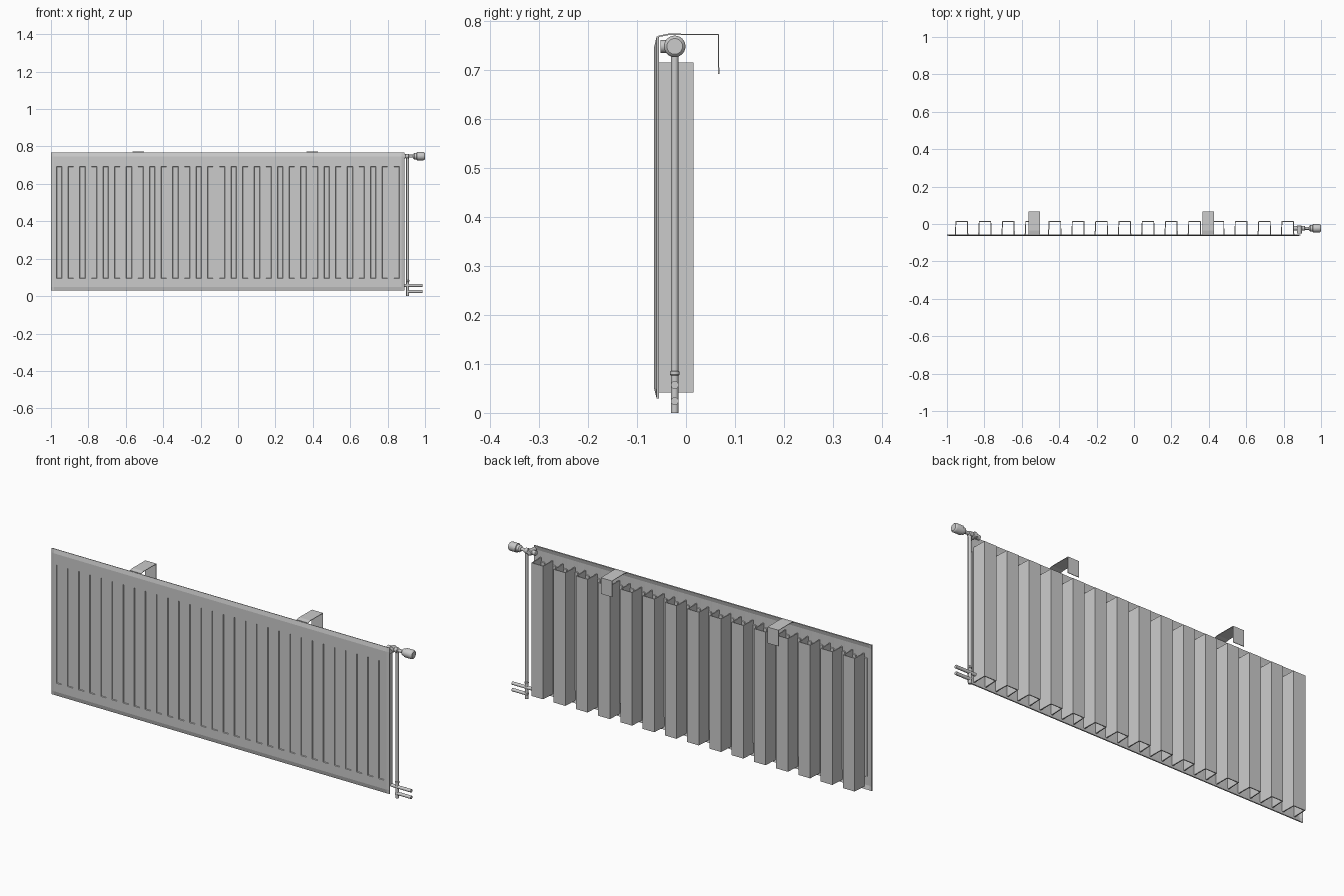
import bpy, bmesh, math
from mathutils import Matrix, Vector

if "Cube" in bpy.data.objects:
    bpy.data.objects.remove(bpy.data.objects["Cube"])


def make(name, verts, faces, smooth=False):
    me = bpy.data.meshes.new(name)
    me.from_pydata(verts, [], faces)
    ob = bpy.data.objects.new(name, me)
    bpy.context.collection.objects.link(ob)
    bm = bmesh.new()
    bm.from_mesh(me)
    if smooth:
        bmesh.ops.recalc_face_normals(bm, faces=bm.faces)
        for f in bm.faces:
            f.smooth = True
        for e in bm.edges:
            e.smooth = len(e.link_faces) == 2 and e.calc_face_angle() < math.radians(35)
    bm.to_mesh(me)
    bm.free()
    return ob


def solidify(ob, t):
    m = ob.modifiers.new("thickness", 'SOLIDIFY')
    m.thickness = t
    m.offset = -1


def lathe(name, profile, origin, axis, n=20):
    """Revolve (distance along axis, radius) pairs around an axis."""
    rot = Vector((0, 0, 1)).rotation_difference(Vector(axis)).to_matrix()
    o = Vector(origin)
    verts = [o + rot @ Vector((r * math.cos(2 * math.pi * k / n),
                               r * math.sin(2 * math.pi * k / n), d))
             for d, r in profile for k in range(n)]
    faces = [(i * n + k, i * n + (k + 1) % n, (i + 1) * n + (k + 1) % n, (i + 1) * n + k)
             for i in range(len(profile) - 1) for k in range(n)]
    faces += [tuple(range(n))[::-1], tuple(range(len(verts) - n, len(verts)))]
    return make(name, verts, faces, True)


# Pressed front panel: sloped rim and 30 shallow vertical grooves
FACE, RIM, GROOVE = -0.065, -0.060, -0.0615
xs = [(-1.0, 'rim'), (-0.985, 'flat')]
for i in range(30):
    a = -0.971 + 0.0622 * i
    xs += [(a, 'flat'), (a + 0.002, 'groove'), (a + 0.028, 'groove'), (a + 0.030, 'flat')]
xs += [(0.875, 'flat'), (0.89, 'rim')]
zs = [(0.029, 'rim'), (0.05, 'flat'), (0.094, 'flat'), (0.096, 'groove'),
      (0.690, 'groove'), (0.692, 'flat'), (0.747, 'flat'), (0.768, 'rim')]


def depth(a, b):
    if 'rim' in (a, b):
        return RIM
    return GROOVE if a == b == 'groove' else FACE


verts = [(x, depth(a, b), z) for z, b in zs for x, a in xs]
w = len(xs)
faces = [(j * w + i, j * w + i + 1, (j + 1) * w + i + 1, (j + 1) * w + i)
         for j in range(len(zs) - 1) for i in range(w - 1)]
solidify(make("front_panel", verts, faces), 0.005)


def sheet(name, outline, axis, lo, hi, t):
    """Open bent strip: 2D outline extruded along x or z."""
    n = len(outline)
    if axis == 'z':
        v = [(a, b, h) for h in (lo, hi) for a, b in outline]
    else:
        v = [(h, a, b) for h in (lo, hi) for a, b in outline]
    ob = make(name, v, [(i, i + 1, n + i + 1, n + i) for i in range(n - 1)])
    solidify(ob, t)
    return ob


# Convector channels behind the panel
for i in range(15):
    x = -0.958 + 0.1245 * i
    sheet(f"convector_channel_{i + 1}",
          [(x + 0.072, -0.059), (x + 0.070, 0.015), (x + 0.004, 0.015), (x, -0.059)][::-1],
          'z', 0.042, 0.715, -0.006)

# Wall brackets hooked over the top
for i, x in enumerate((-0.565, 0.367)):
    sheet(f"wall_bracket_{i + 1}",
          [(-0.056, 0.767), (-0.035, 0.771), (0.065, 0.771), (0.065, 0.692)],
          'x', x, x + 0.062, 0.003)

# Supply riser and its collars
PX, PY, VZ = 0.907, -0.023, 0.748
lathe("riser_pipe", [(0, 0.0075), (VZ, 0.0075)], (PX, PY, 0), (0, 0, 1))
lathe("riser_collar", [(0.076, 0.008), (0.078, 0.0095), (0.084, 0.0095), (0.086, 0.008)],
      (PX, PY, 0), (0, 0, 1))

# Lower connection pipes
for name, x0, z in (("return_pipe", 0.875, 0.057), ("supply_pipe", 0.90, 0.024)):
    lathe(name, [(0, 0.008), (0.987 - x0, 0.008)], (x0, PY, z), (1, 0, 0))

# Panel inlet fitting, valve body and thermostat head
lathe("inlet_fitting", [(-0.052, 0.013), (-0.036, 0.013), (-0.035, 0.015),
                        (-0.012, 0.015), (-0.008, 0.011)], (0.884, 0, VZ), (0, 1, 0))
lathe("valve_body", [(0.852, 0.009), (0.854, 0.012), (0.874, 0.012), (0.876, 0.009),
                     (0.895, 0.009), (0.897, 0.013), (0.912, 0.013), (0.915, 0.008),
                     (0.942, 0.008)], (0, PY, VZ), (1, 0, 0))
lathe("thermostat_head", [(0.936, 0.010), (0.943, 0.017), (0.955, 0.018), (0.957, 0.022),
                          (0.992, 0.022), (0.997, 0.020), (1.0, 0.016)],
      (0, PY, VZ), (1, 0, 0), 24)
